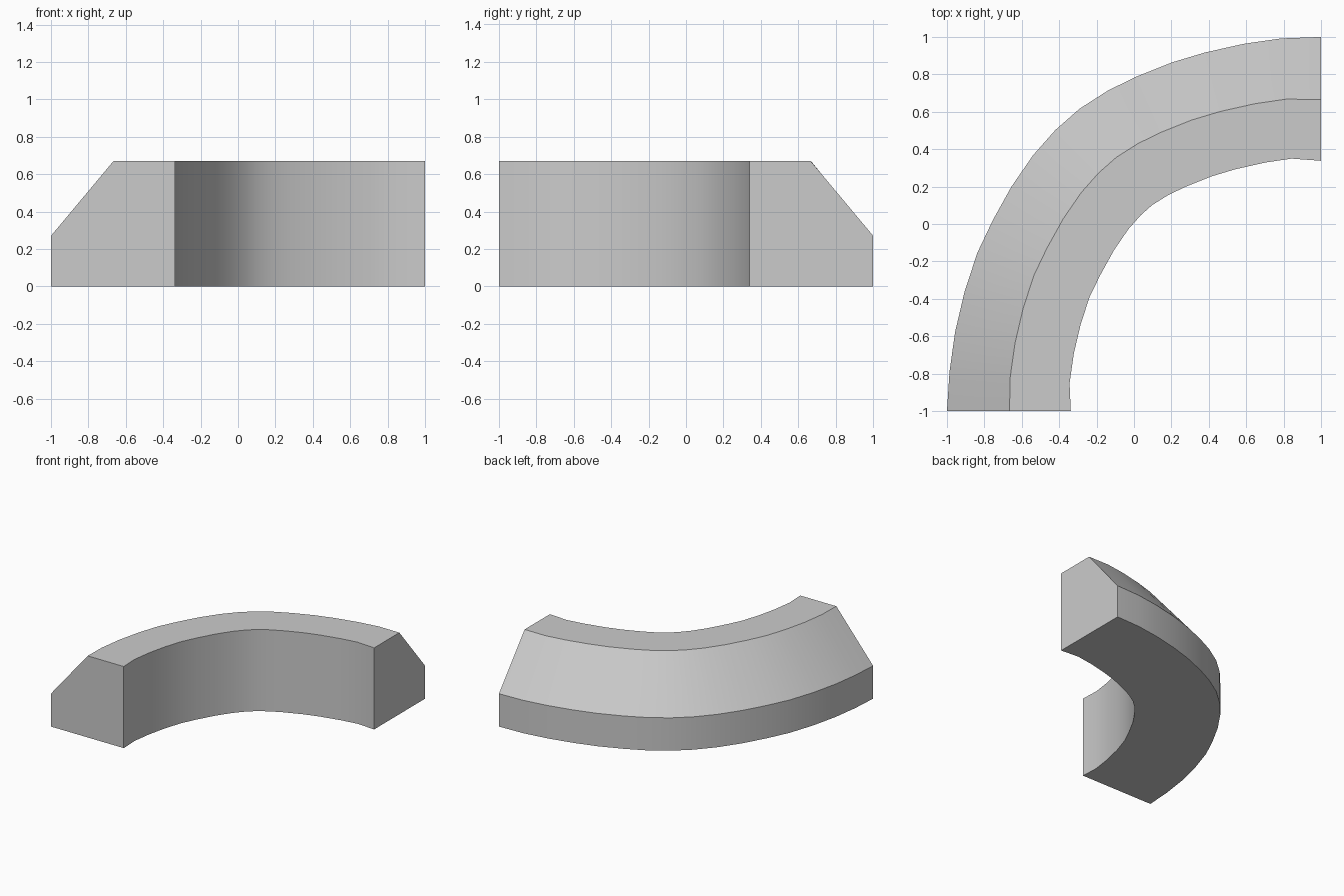
import bpy, bmesh, math
from mathutils import Vector

if "Cube" in bpy.data.objects:
    bpy.data.objects.remove(bpy.data.objects["Cube"])

# Outer edge of the curved kerb in plan (front-left end to right end)
path = [(-1, -1), (-.986, -.786), (-.956, -.575), (-.906, -.362), (-.838, -.155),
        (-.755, .02), (-.655, .2), (-.54, .367), (-.42, .503), (-.29, .617),
        (-.14, .713), (.01, .787), (.2, .863), (.38, .917), (.585, .963),
        (.785, .992), (1, 1)]
path = [Vector(p) for p in path]

# Cross-section: fraction of width inward, height
profile = [(0, 0), (0, .27), (.505, .67), (1, .67), (1, 0)]

bm = bmesh.new()
rings = []
last = len(path) - 1
for i, p in enumerate(path):
    if i == 0:
        inward, width = Vector((1, 0)), .662
    elif i == last:
        inward, width = Vector((0, -1)), .662
    else:
        t = (path[i + 1] - path[i - 1]).normalized()
        inward, width = Vector((t.y, -t.x)), .645
    rings.append([bm.verts.new((*(p + inward * width * f), z)) for f, z in profile])

# Skin the sections and cap both ends
n = len(profile)
for a, b in zip(rings, rings[1:]):
    for j in range(n):
        k = (j + 1) % n
        bm.faces.new((a[j], a[k], b[k], b[j]))
bm.faces.new(rings[0])
bm.faces.new(rings[-1][::-1])
bmesh.ops.recalc_face_normals(bm, faces=bm.faces)

mesh = bpy.data.meshes.new("curved_kerb")
bm.to_mesh(mesh)
bm.free()
kerb = bpy.data.objects.new("curved_kerb", mesh)
bpy.context.collection.objects.link(kerb)
bpy.context.view_layer.objects.active = kerb
kerb.select_set(True)
bpy.ops.object.shade_smooth_by_angle(angle=math.radians(30))
